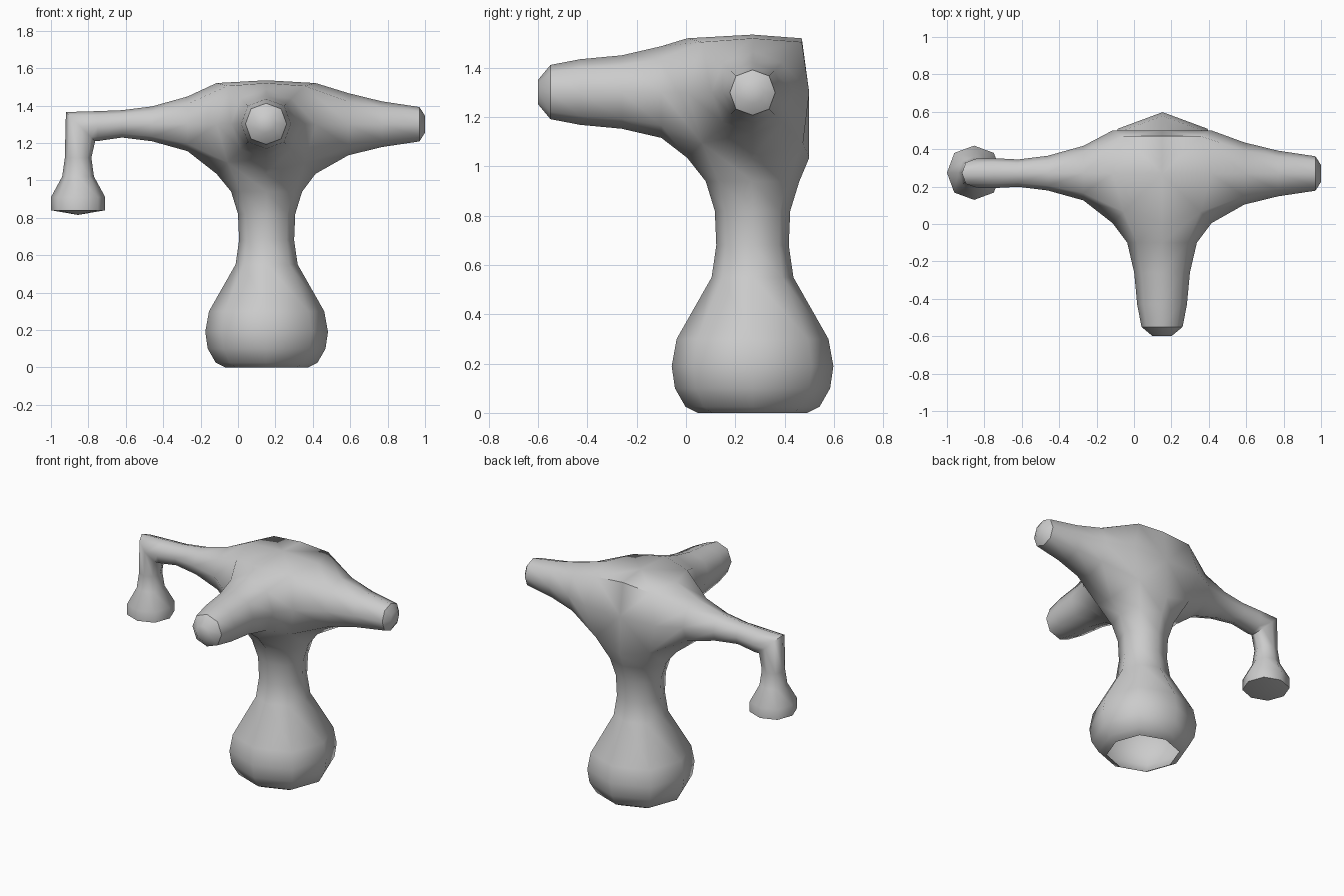
import bpy, bmesh, math
from mathutils import Vector

cube = bpy.data.objects.get("Cube")
if cube:
    bpy.data.objects.remove(cube, do_unlink=True)

X, Y, Z = Vector((1, 0, 0)), Vector((0, 1, 0)), Vector((0, 0, 1))
RING = [(-1, -1), (0, -1), (1, -1), (1, 0), (1, 1), (0, 1), (-1, 1), (-1, 0)]
HUB = Vector((0.15, 0.27, 1.3))
bm = bmesh.new()


# Hub: a rounded cube lattice, flattened on the top and back
def hub_point(i, j, k):
    s = (0, 0.235, 0.265, 0.205)[abs(i) + abs(j) + abs(k)]
    x, y, z = i * s, j * s, k * s
    if k == 1:
        z = min(z, 0.235 if i == j == 0 else 0.22)
    if j == 1:
        y = min(y, 0.2 if k == 1 else 0.23)
    return HUB + Vector((x, y, z))


span = (-1, 0, 1)
hub = {(i, j, k): bm.verts.new(hub_point(i, j, k))
       for i in span for j in span for k in span if (i, j, k) != (0, 0, 0)}


def hub_vert(axis, sign, a, b):
    key = [a, b]
    key.insert(axis, sign)
    return hub[tuple(key)]


def hub_side(axis, sign):
    return [hub_vert(axis, sign, a, b) for a, b in RING]


def bridge(lower, upper):
    for n in range(8):
        m = (n + 1) % 8
        bm.faces.new((lower[n], lower[m], upper[m], upper[n]))


def close(ring, centre):
    tip = bm.verts.new(centre)
    for n in range(8):
        bm.faces.new((ring[n], ring[(n + 1) % 8], tip))


def sharpen(ring):
    for n in range(8):
        edge = bm.edges.get((ring[n], ring[(n + 1) % 8]))
        edge.smooth = False


# Tube: a chain of eight-sided rings grown out of one hub side
def tube(axis, sign, rings):
    chain = [hub_side(axis, sign)]
    for centre, r, u, v in rings:
        ring = []
        for a, b in RING:
            f = r * (0.73 if a and b else 1)
            ring.append(bm.verts.new(Vector(centre) + u * a * f + v * b * f))
        bridge(chain[-1], ring)
        chain.append(ring)
    return chain


def end_cap(chain, centre):
    close(chain[-1], centre)
    sharpen(chain[-2])


# Right-hand plain arm
arm = tube(0, 1, [((x, 0.27, 1.3), r, Y, Z) for x, r in
                  ((0.59, 0.166), (0.77, 0.122), (0.97, 0.092), (1.0, 0.045))])
end_cap(arm, (1.0, 0.27, 1.3))

# Front spout
spout = tube(1, -1, [((0.15, y, 1.302), r, X, Z) for y, r in
                     ((-0.1, 0.186), (-0.26, 0.149), (-0.43, 0.133),
                      (-0.55, 0.11), (-0.6, 0.05))])
end_cap(spout, (0.15, -0.6, 1.302))

# Bent arm with its hanging bell
straight = [((x, 0.272, 1.302), r, Y, Z) for x, r in
            ((-0.27, 0.146), (-0.46, 0.093), (-0.62, 0.073))]
elbow = [((-0.75, 0.272, 1.29), 0.08, Y, Z),
         ((-0.842, 0.272, 1.287), 0.078, Y, Z - X)]
drop = [((-0.855, 0.274, z), r, Y, -X) for z, r in
        ((1.12, 0.071), (1.02, 0.085), (0.91, 0.145), (0.84, 0.145))]
bent = tube(0, -1, straight + elbow + drop)
close(bent[-1], (-0.855, 0.274, 0.815))
sharpen(bent[-1])

# Stalk and hollow bulb, open underneath
tube(2, -1, [((0.153, 0.27, z), r, X, Y) for z, r in
             ((0.94, 0.19), (0.82, 0.153), (0.68, 0.147), (0.55, 0.166),
              (0.3, 0.308), (0.19, 0.328), (0.1, 0.315), (0.025, 0.272),
              (0, 0.222))])

# Closed hub sides on the top and back
for axis in (1, 2):
    ring, mid = hub_side(axis, 1), hub_vert(axis, 1, 0, 0)
    for n in (0, 2, 4, 6):
        bm.faces.new((ring[n], ring[n + 1], mid, ring[n - 1]))

bmesh.ops.delete(bm, geom=[v for v in bm.verts if not v.link_faces], context='VERTS')
bmesh.ops.recalc_face_normals(bm, faces=bm.faces)
mesh = bpy.data.meshes.new("valve_body")
sharp = [not e.smooth for e in bm.edges]
bm.to_mesh(mesh)
bm.free()

body = bpy.data.objects.new("valve_body", mesh)
bpy.context.collection.objects.link(body)
bpy.context.view_layer.objects.active = body
body.select_set(True)
bpy.ops.object.shade_smooth_by_angle(angle=math.radians(55))
for edge, is_sharp in zip(mesh.edges, sharp):
    if is_sharp:
        edge.use_edge_sharp = True

grey = bpy.data.materials.new("plain_grey")
grey.use_nodes = True
colour = (0.6, 0.6, 0.6, 1)
grey.diffuse_color = colour
grey.node_tree.nodes["Principled BSDF"].inputs["Base Color"].default_value = colour
mesh.materials.append(grey)
